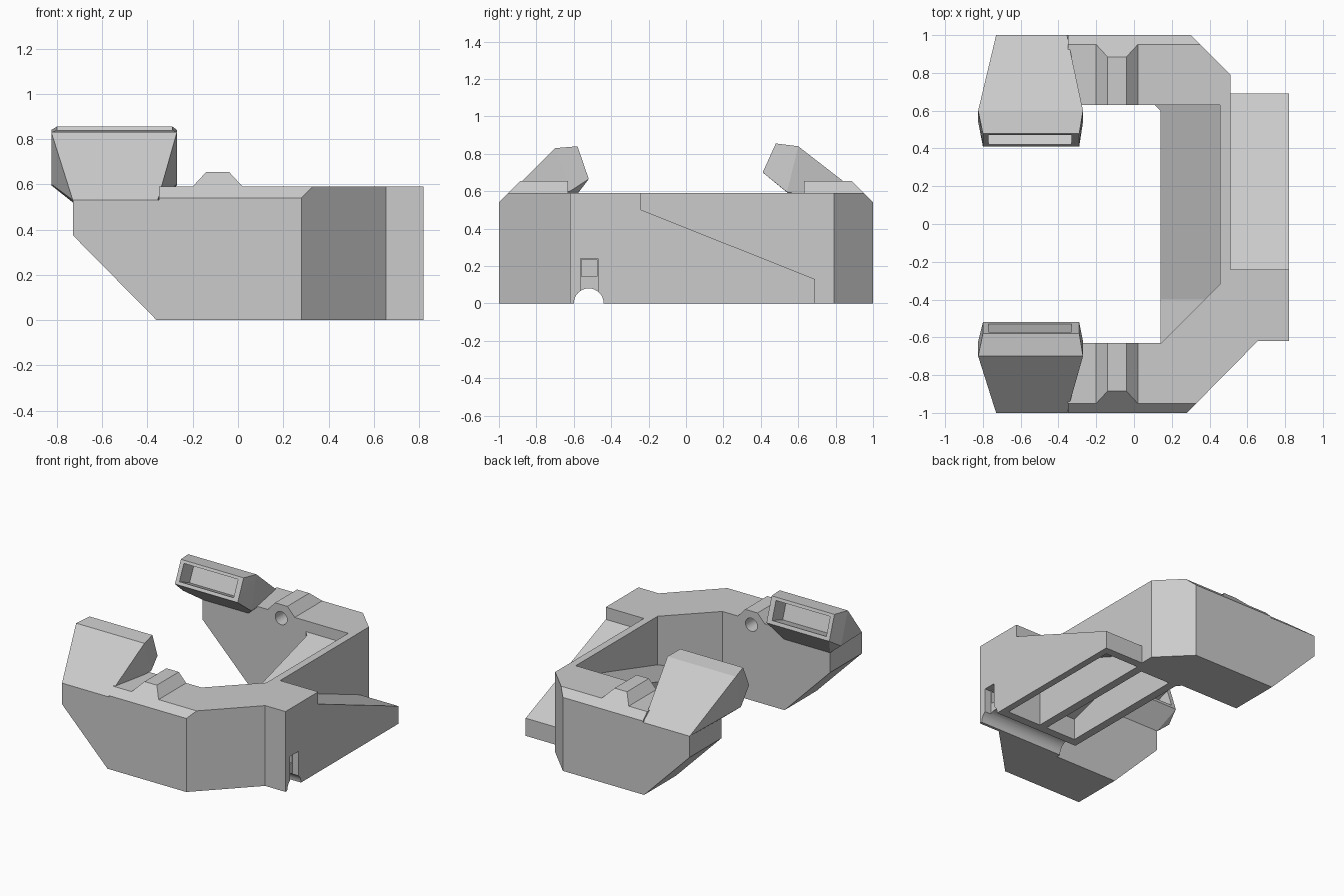
import bpy, bmesh, math
from mathutils import Vector

if "Cube" in bpy.data.objects:
    bpy.data.objects.remove(bpy.data.objects["Cube"])

grey = bpy.data.materials.new("light_grey")
grey.diffuse_color = (0.6, 0.6, 0.6, 1)
grey.use_nodes = True
grey.node_tree.nodes["Principled BSDF"].inputs["Base Color"].default_value = grey.diffuse_color


def make(name, bm):
    bmesh.ops.recalc_face_normals(bm, faces=bm.faces[:])
    me = bpy.data.meshes.new(name)
    bm.to_mesh(me)
    bm.free()
    me.materials.append(grey)
    ob = bpy.data.objects.new(name, me)
    bpy.context.collection.objects.link(ob)
    return ob


def prism(name, pts, axis, lo, hi, planes=()):
    """Extrude a 2D outline along an axis, then trim by (point, normal) planes."""
    def place(p, d):
        c = list(p)
        c.insert("xyz".index(axis), d)
        return c
    bm = bmesh.new()
    face = bm.faces.new([bm.verts.new(place(p, lo)) for p in pts])
    new = bmesh.ops.extrude_face_region(bm, geom=[face])["geom"]
    shift = Vector(place((0, 0), hi - lo))
    bmesh.ops.translate(bm, vec=shift, verts=[g for g in new if isinstance(g, bmesh.types.BMVert)])
    for co, no in planes:
        geom = bm.verts[:] + bm.edges[:] + bm.faces[:]
        cut = bmesh.ops.bisect_plane(bm, geom=geom, plane_co=co, plane_no=no, clear_outer=True)
        edges = [g for g in cut["geom_cut"] if isinstance(g, bmesh.types.BMEdge)]
        bmesh.ops.edgenet_fill(bm, edges=edges)
    return make(name, bm)


def box(name, x, y, z):
    return prism(name, [(x[0], y[0]), (x[1], y[0]), (x[1], y[1]), (x[0], y[1])], "z", *z)


def rod(name, axis, a, b, lo, hi, r, n=32):
    ring = [(a + r * math.cos(t * math.tau / n), b + r * math.sin(t * math.tau / n)) for t in range(n)]
    return prism(name, ring, axis, lo, hi)


def cut(ob, cutter):
    cutter.hide_render = True
    mod = ob.modifiers.new("cut", "BOOLEAN")
    mod.operation, mod.solver, mod.object = "DIFFERENCE", "EXACT", cutter
    bpy.context.view_layer.objects.active = ob
    bpy.ops.object.modifier_apply(modifier=mod.name)
    bpy.data.objects.remove(cutter)


# U-shaped body with chamfered outer top edges and sloped arm ends
top_trims = [((0, s, 0.54), (0, s, 1)) for s in (-1, 1)]
outline = [(-0.73, -1), (0.28, -1), (0.655, -0.62), (0.82, -0.62), (0.82, 0.69), (0.51, 0.69),
           (0.51, 0.79), (0.30, 1), (-0.73, 1), (-0.73, 0.63), (0.11, 0.63), (0.14, 0.60),
           (0.14, -0.63), (-0.73, -0.63)]
body = prism("bracket_body", outline, "z", 0, 0.59,
             top_trims + [((-0.73, 0, 0.375), (-0.375, 0, -0.37))])

# step under the hooks
cut(body, box("step", (-0.9, -0.35), (-1.2, 1.2), (0.53, 0.8)))
# sloping top of the rear block
cut(body, prism("block_slope", [(-0.24, 0.8), (-0.24, 0.5), (0.75, 0.106), (0.75, 0.8)], "x", 0.51, 0.9))
# ramp pocket behind the opening
cut(body, prism("ramp_pocket", [(0.63, 0.8), (0.63, 0.51), (-0.4, 0.21), (-0.63, 0.21), (-0.63, 0.8)],
                "x", 0.10, 0.455, [((0.455, -0.32, 0), (1, -1, 0))]))
# hollows in the underside
cut(body, prism("ramp_hollow", [(0.6, -0.1), (0.6, 0.44), (-0.38, 0.155), (-0.38, -0.1)], "x", 0.2, 0.44))
cut(body, prism("block_hollow", [(0.63, -0.1), (0.63, 0.09), (-0.38, 0.49), (-0.38, -0.1)], "x", 0.5, 0.77))
# rod groove, slot and square window
cut(body, rod("groove", "x", -0.52, 0, 0.1, 0.9, 0.08))
cut(body, box("slot", (0.77, 0.9), (-0.565, -0.47), (-0.1, 0.24)))
cut(body, box("window", (0.66, 0.9), (-0.56, -0.475), (0.145, 0.235)))

# hook profiles as (distance from centre, height): outer top, end top, end bottom, underside
hooks = {-1: [(0.70, 0.83), (0.58, 0.84), (0.52, 0.665), (0.62, 0.60)],
         1: [(0.60, 0.84), (0.48, 0.855), (0.41, 0.70), (0.54, 0.595)]}

for s, side in ((-1, "front"), (1, "rear")):
    # pin boss with a blind hole running into the arm
    boss = prism(side + "_pin_boss", [(-0.2, 0.57), (0.02, 0.57), (0.02, 0.59), (-0.04, 0.655),
                 (-0.14, 0.655), (-0.2, 0.59)], "y", min(s * 0.63, s * 0.98), max(s * 0.63, s * 0.98),
                 [((0, s, 0.54), (0, s, 1))])
    for ob in (body, boss):
        cut(ob, rod("pin_hole", "y", -0.09, 0.555, min(s * 0.55, s * 0.84), max(s * 0.55, s * 0.84), 0.048))

    # flared hook
    a, b, c, d = hooks[s]
    wide, tip, base = (-0.825, -0.27), (-0.80, -0.29), (-0.73, -0.355)
    bm = bmesh.new()
    for (y, z), xs in ((a, wide), (b, tip), (c, tip), (d, wide), ((1, 0.53), base), ((0.63, 0.52), base)):
        for x in xs:
            bm.verts.new((x, s * y, z))
    bmesh.ops.convex_hull(bm, input=bm.verts[:])
    bmesh.ops.dissolve_limit(bm, angle_limit=0.02, verts=bm.verts[:], edges=bm.edges[:])
    hook = make(side + "_hook", bm)

    # rectangular socket sunk into the hook end
    p, q = Vector((s * b[0], b[1])), Vector((s * c[0], c[1]))
    n = Vector((p.y - q.y, q.x - p.x)).normalized()
    if n.x * s > 0:
        n = -n
    lo, hi = q.lerp(p, 0.14), q.lerp(p, 0.88)
    pts = [lo + n * 0.05, hi + n * 0.05, hi - n * 0.13, lo - n * 0.13]
    cut(hook, prism("socket", [tuple(v) for v in pts], "x", -0.77, -0.33))

# smooth only the round holes and groove
for ob in list(bpy.context.collection.objects):
    bpy.ops.object.select_all(action="DESELECT")
    ob.select_set(True)
    bpy.context.view_layer.objects.active = ob
    bpy.ops.object.shade_smooth_by_angle(angle=math.radians(14))
